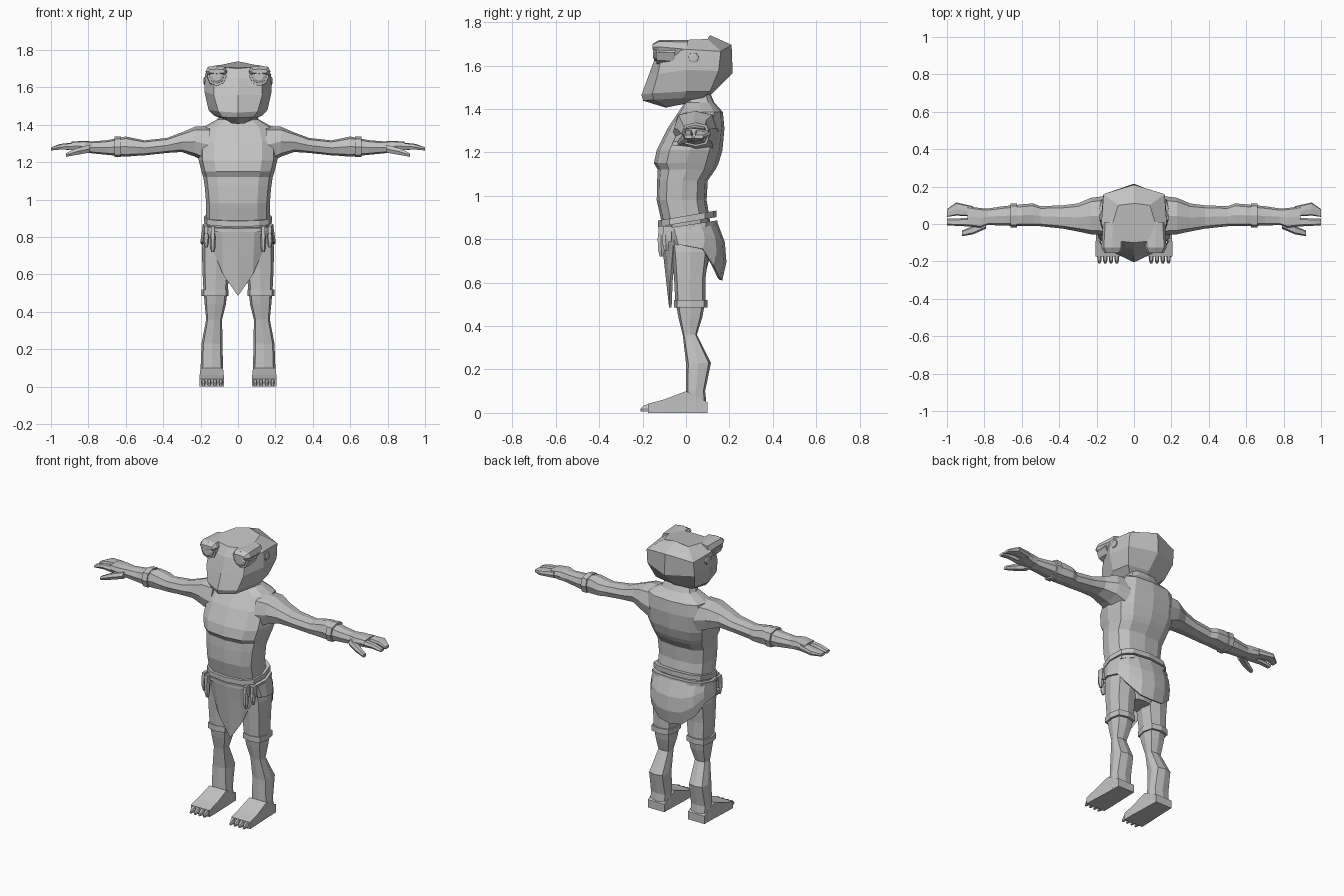
import bpy, bmesh, math

clay = bpy.data.materials.new("plain grey")
clay.diffuse_color = (0.55, 0.55, 0.55, 1)


def finish(name, bm, mirror=False, thick=0):
    bmesh.ops.recalc_face_normals(bm, faces=bm.faces)
    me = bpy.data.meshes.new(name)
    bm.to_mesh(me)
    bm.free()
    me.materials.append(clay)
    ob = bpy.data.objects.new(name, me)
    bpy.context.collection.objects.link(ob)
    if mirror:
        m = ob.modifiers.new("mirror", 'MIRROR')
        m.use_clip = False
        m.use_mirror_merge = False
    if thick:
        s = ob.modifiers.new("thickness", 'SOLIDIFY')
        s.thickness = thick
    return ob


def ring(axis, row, n, p, tilt=0):
    """Rounded-box section: row = position, a0, a1, b0, b1 across the axis."""
    pos, a0, a1, b0, b1 = row
    off = 0.5 if n == 4 else 0
    pts = []
    for i in range(n):
        t = 2 * math.pi * (i + off) / n
        c, s = math.cos(t), math.sin(t)
        u = math.copysign(abs(c) ** p, c) if abs(c) > 1e-6 else 0
        v = math.copysign(abs(s) ** p, s) if abs(s) > 1e-6 else 0
        if n == 4:
            u, v = math.copysign(1, c), math.copysign(1, s)
        a, b = (a0 + a1) / 2 + u * (a1 - a0) / 2, (b0 + b1) / 2 + v * (b1 - b0) / 2
        pts.append({'z': (a, b, pos + tilt * b), 'x': (pos, a, b), 'y': (a, pos, b)}[axis])
    return pts


def skin(rings, cap=True):
    bm = bmesh.new()
    vs = [[bm.verts.new(c) for c in r] for r in rings]
    n = len(vs[0])
    for r, q in zip(vs, vs[1:]):
        for i in range(n):
            j = (i + 1) % n
            bm.faces.new((r[i], r[j], q[j], q[i]))
    if cap:
        bm.faces.new(vs[0])
        bm.faces.new(vs[-1])
    return bm


def loft(name, axis, rows, n=8, p=0.7, tilt=0, mirror=True):
    return finish(name, skin([ring(axis, r, n, p, tilt) for r in rows]), mirror)


# torso with chest ledge, hips and neck
loft("torso", 'z', [
    (.64, -.07, .07, -.04, .09), (.76, -.16, .16, -.08, .12), (.89, -.17, .17, -.115, .11),
    (.98, -.17, .17, -.135, .095), (1.07, -.178, .178, -.133, .10), (1.12, -.185, .185, -.13, .135),
    (1.15, -.195, .195, -.148, .15), (1.21, -.21, .21, -.135, .168), (1.31, -.21, .21, -.085, .177),
    (1.385, -.19, .19, -.035, .17), (1.43, -.11, .11, -.005, .13), (1.50, -.08, .08, -.02, .10)],
    n=12, p=.72, mirror=False)

# arms
loft("arm", 'x', [
    (.15, -.06, .15, 1.19, 1.395), (.23, -.055, .14, 1.23, 1.39), (.30, -.04, .11, 1.255, 1.36),
    (.38, -.025, .10, 1.25, 1.33), (.50, -.012, .095, 1.237, 1.317), (.54, -.012, .11, 1.235, 1.325),
    (.60, -.012, .105, 1.23, 1.338), (.70, -.008, .095, 1.24, 1.318), (.80, -.005, .08, 1.25, 1.31)])
loft("wrist_band", 'x', [(.625, -.02, .11, 1.227, 1.337), (.66, -.02, .11, 1.227, 1.337)])

# hands
loft("palm", 'x', [(.77, 0, .08, 1.25, 1.31), (.82, -.02, .085, 1.255, 1.315),
                   (.89, -.012, .095, 1.265, 1.31)], p=.5)
loft("webbed_fingers", 'x', [(.86, .04, .095, 1.265, 1.308), (.95, .045, .115, 1.268, 1.298),
                             (1.0, .038, .08, 1.263, 1.28)], p=.5)
loft("forefinger", 'x', [(.86, -.015, .035, 1.262, 1.305), (.94, -.01, .03, 1.268, 1.298),
                         (1.0, -.008, .03, 1.262, 1.28)], n=6)
loft("thumb", 'x', [(.79, -.025, .03, 1.25, 1.295), (.86, -.055, -.01, 1.238, 1.278),
                    (.92, -.065, -.035, 1.228, 1.25)], n=6)

# legs
loft("leg", 'z', [
    (.85, .03, .175, -.08, .11), (.74, .025, .193, -.065, .105), (.62, .045, .19, -.055, .09),
    (.52, .055, .185, -.05, .09), (.44, .065, .178, -.035, .075), (.36, .085, .17, -.015, .05),
    (.23, .083, .195, 0, .115), (.10, .08, .20, 0, .088), (.01, .08, .20, 0, .098)], p=.6)
loft("knee_band", 'z', [(.485, .05, .195, -.055, .098), (.52, .05, .195, -.055, .098)], p=.6)

# feet with four claws each
loft("foot", 'y', [(.098, .083, .197, 0, .05), (0, .08, .20, 0, .10),
                   (-.10, .076, .205, 0, .062), (-.175, .076, .207, 0, .042)], n=4)
for k in range(4):
    x = .092 + .031 * k
    loft("toe_claw", 'y', [(-.165, x - .012, x + .012, .004, .044),
                           (-.195, x - .011, x + .011, .006, .036),
                           (-.21, x - .006, x + .006, .006, .02)], n=6)

# belts
loft("belt", 'z', [(.878, -.183, .183, -.128, .14), (.908, -.183, .183, -.128, .14)],
     n=12, p=.72, tilt=.17, mirror=False)
loft("lower_belt", 'z', [(.845, -.19, .19, -.122, .145), (.865, -.19, .19, -.122, .145)],
     n=12, p=.72, tilt=.15, mirror=False)

# loincloth: shell whose hem drops to a point in front and a flap behind
hem = [.485, .60, .77, .775, .77, .755, .68, .62, .61]   # front to back
grid = []
for row in range(4):
    f, pts = row / 3, []
    for i in range(16):
        t = 2 * math.pi * i / 16
        k = min(i, 16 - i)
        s, c = math.sin(t), math.cos(t)
        sx = math.copysign(abs(s) ** .8, s) if abs(s) > 1e-6 else 0
        sy = math.copysign(abs(c) ** .8, c) if abs(c) > 1e-6 else 0
        front, back = .118 - .04 * f, .145 + .06 * f * (1 - f) * 2 + .022 * f
        width = .19 + .012 * f
        if k < 2 or k > 6:
            width *= 1 - .15 * f
        y = -sy * front if sy > 0 else -sy * back
        top = .855 + .15 * y * (1 - f)
        pts.append((sx * width, y, top + (hem[k] - top) * f))
    grid.append(pts)
finish("loincloth", skin(grid, cap=False), thick=.012)

# hanging pouches on the belt
for x, low in ((.135, .72), (.17, .745)):
    y = -.118 + (x - .135) * .6
    loft("pouch_strap", 'z', [(.79, x - .009, x + .009, y - .012, y + .03),
                              (.86, x - .009, x + .009, y - .008, y + .03)], n=4)
    loft("hanging_pouch", 'z', [(low, x - .008, x + .008, y - .004, y + .016),
                                (low + .03, x - .016, x + .016, y - .013, y + .022),
                                (.80, x - .015, x + .015, y - .015, y + .02),
                                (.825, x - .009, x + .009, y - .012, y + .015)], n=6, p=1)

# head: half rings from front centre to back centre
half = [
    [(0, -.09, 1.405), (.035, -.085, 1.408), (.05, -.03, 1.42), (.04, .03, 1.43), (0, .05, 1.435)],
    [(0, -.198, 1.438), (.085, -.15, 1.442), (.13, -.01, 1.45), (.09, .07, 1.445), (0, .095, 1.445)],
    [(0, -.205, 1.465), (.105, -.155, 1.472), (.158, 0, 1.48), (.135, .11, 1.48), (0, .13, 1.48)],
    [(0, -.17, 1.56), (.13, -.13, 1.56), (.18, 0, 1.58), (.165, .15, 1.575), (0, .215, 1.565)],
    [(0, -.137, 1.65), (.125, -.11, 1.65), (.175, 0, 1.675), (.163, .16, 1.665), (0, .21, 1.695)],
    [(0, -.10, 1.70), (.09, -.09, 1.71), (.115, 0, 1.718), (.085, .10, 1.722), (0, .11, 1.74)],
]
finish("head", skin([h + [(-x, y, z) for x, y, z in h[3:0:-1]] for h in half]))

# brows, eyes and ear discs
loft("brow", 'y', [(-.155, .07, .158, 1.675, 1.698), (-.125, .058, .174, 1.655, 1.717),
                   (.01, .06, .165, 1.63, 1.718)])
for name, spec in (("eye_socket", ((-.135, .052), (-.05, .056))),
                   ("eye", ((-.152, .024), (-.143, .04), (-.10, .042)))):
    loft(name, 'y', [(y, .113 - r, .113 + r, 1.66 - r, 1.66 + r) for y, r in spec], p=1)
loft("ear_disc", 'x', [(.15, .007, .063, 1.607, 1.663), (.181, .01, .06, 1.61, 1.66),
                       (.184, .02, .05, 1.62, 1.65)], n=6, p=1)
